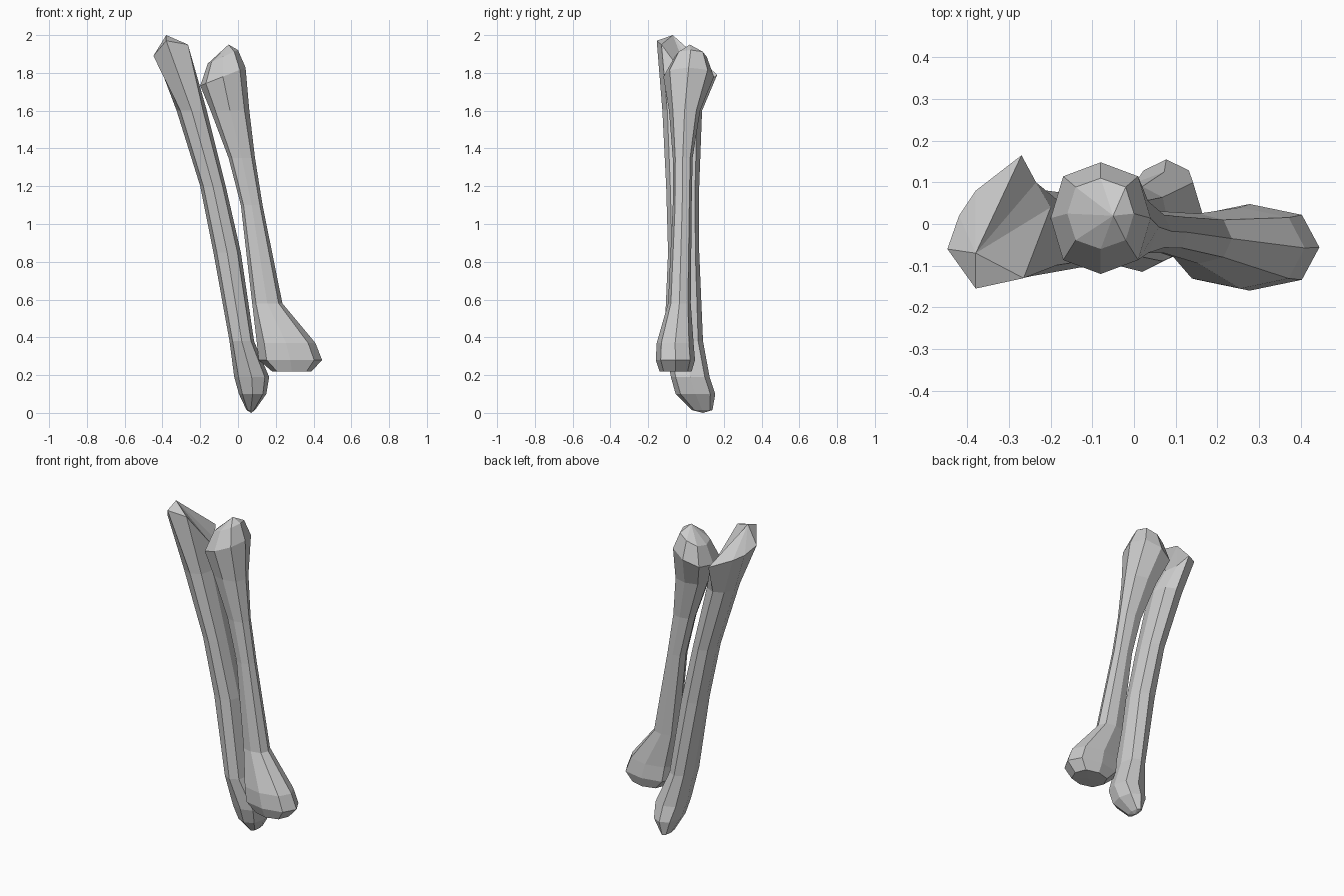
import bpy, bmesh, math

SIDES = 8


def ring(x0, x1, y0, y1, z, slope=0.0):
    """Octagonal section filling the given extents; z rises with x by slope."""
    cx, cy, rx, ry = (x0 + x1) / 2, (y0 + y1) / 2, (x1 - x0) / 2, (y1 - y0) / 2
    pts = []
    for i in range(SIDES):
        a = math.tau * i / SIDES
        k = 1.06 if i % 2 else 1.0
        dx = rx * k * math.cos(a)
        pts.append((cx + dx, cy + ry * k * math.sin(a), z + slope * dx))
    return pts


def loft(name, rings, top, bottom):
    """Skin the sections from top to bottom and close each end on a point."""
    bm = bmesh.new()
    loops = [[bm.verts.new(p) for p in r] for r in rings]
    for a, b in zip(loops, loops[1:]):
        for i in range(SIDES):
            j = (i + 1) % SIDES
            bm.faces.new((a[i], b[i], b[j], a[j]))
    for loop, tip in ((loops[0], top), (loops[-1], bottom)):
        v = bm.verts.new(tip)
        for i in range(SIDES):
            bm.faces.new((loop[i], loop[(i + 1) % SIDES], v))
    bmesh.ops.recalc_face_normals(bm, faces=bm.faces[:])
    mesh = bpy.data.meshes.new(name)
    bm.to_mesh(mesh)
    bm.free()
    obj = bpy.data.objects.new(name, mesh)
    bpy.context.collection.objects.link(obj)
    return obj


# Left bone: slanted, irregular upper head
left_head = [
    (-0.20, 0.04, 1.72), (-0.235, 0.10, 1.74), (-0.27, 0.165, 1.79),
    (-0.38, 0.08, 1.83), (-0.42, 0.02, 1.85), (-0.448, -0.06, 1.89),
    (-0.38, -0.155, 1.97), (-0.265, -0.13, 1.95),
]
left_sections = [
    (-0.325, -0.165, -0.125, 0.085, 1.60),
    (-0.20, -0.065, -0.105, 0.07, 1.20),
    (-0.13, 0.015, -0.095, 0.07, 0.85),
    (-0.045, 0.085, -0.115, 0.09, 0.38),
    (-0.02, 0.165, -0.08, 0.125, 0.19),
    (0.005, 0.15, -0.055, 0.155, 0.10),
    (0.045, 0.09, 0.03, 0.14, 0.015),
]
loft("left_bone", [left_head] + [ring(*s) for s in left_sections],
     (-0.38, -0.07, 2.0), (0.07, 0.09, 0.0))

# Right bone: rounded upper knob, slim shaft, foot flaring to +x
right_sections = [
    (-0.16, 0.0, -0.06, 0.11, 1.885, 0.45),
    (-0.20, 0.04, -0.12, 0.148, 1.78, 0.4),
    (-0.145, 0.06, -0.09, 0.075, 1.60),
    (-0.05, 0.09, -0.07, 0.035, 1.35),
    (0.015, 0.13, -0.07, 0.03, 1.10),
    (0.075, 0.235, -0.095, 0.025, 0.58),
    (0.10, 0.41, -0.155, 0.04, 0.37),
    (0.11, 0.445, -0.16, 0.048, 0.28),
    (0.18, 0.39, -0.14, 0.03, 0.22),
]
loft("right_bone", [ring(*s) for s in right_sections],
     (-0.05, 0.02, 1.95), (0.29, -0.055, 0.218))
